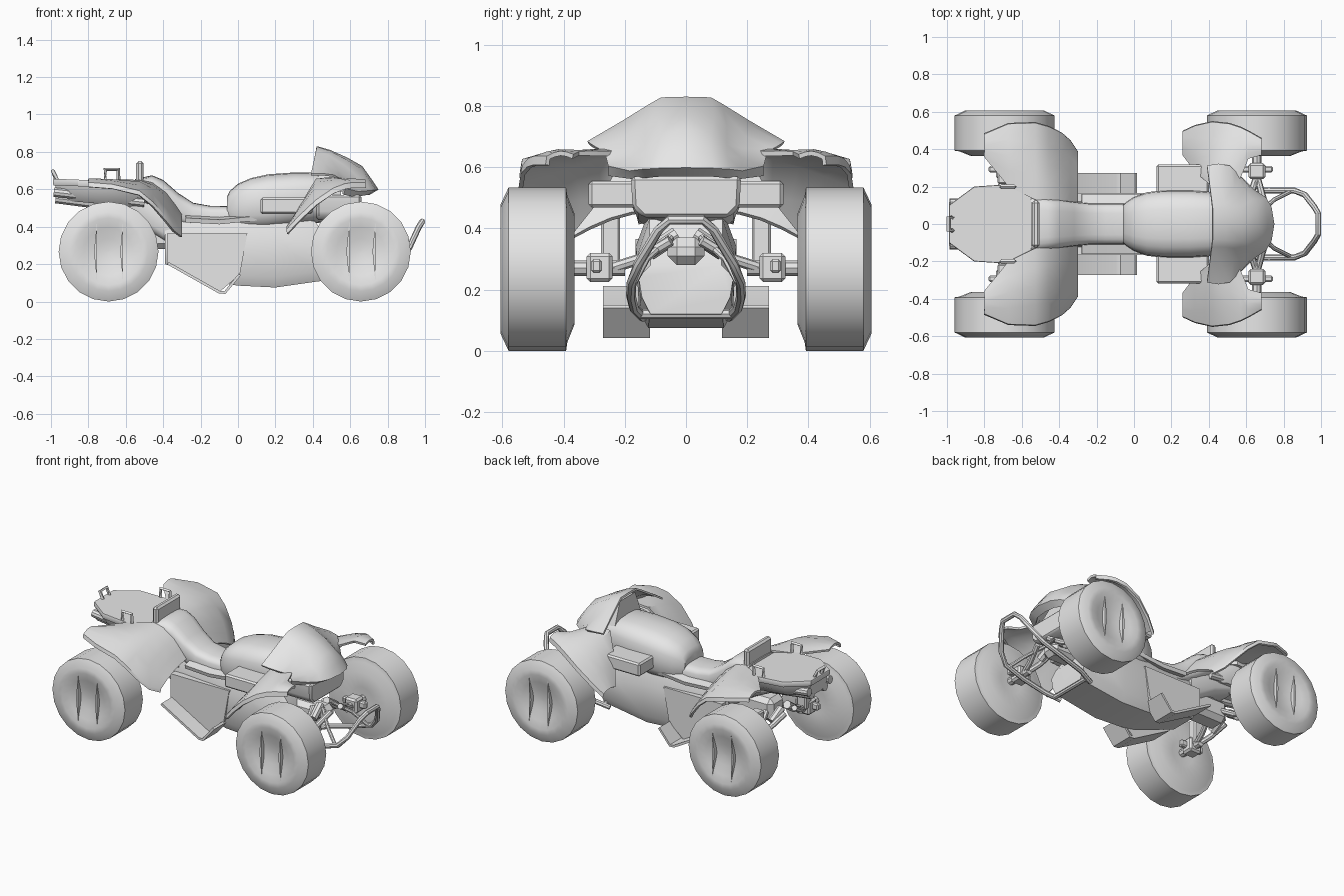
import bpy, bmesh
from math import sin, cos, pi, radians
from mathutils import Vector

if "Cube" in bpy.data.objects:
    bpy.data.objects.remove(bpy.data.objects["Cube"])

grey = bpy.data.materials.new("light_grey")
grey.diffuse_color = (0.8, 0.8, 0.8, 1)
grey.use_nodes = True
grey.node_tree.nodes["Principled BSDF"].inputs["Base Color"].default_value = grey.diffuse_color


def make(name, verts, faces, mirror=False, thick=0, bevel=0, angle=35):
    """Mesh object with optional modifiers baked in, then smooth shaded by angle."""
    me = bpy.data.meshes.new(name)
    me.from_pydata([tuple(v) for v in verts], [], faces)
    bm = bmesh.new()
    bm.from_mesh(me)
    bmesh.ops.remove_doubles(bm, verts=bm.verts, dist=1e-5)
    bmesh.ops.recalc_face_normals(bm, faces=bm.faces)
    bm.to_mesh(me)
    bm.free()
    ob = bpy.data.objects.new(name, me)
    bpy.context.collection.objects.link(ob)
    if mirror:
        m = ob.modifiers.new("mirror", 'MIRROR')
        m.use_axis = (False, True, False)
        m.merge_threshold = 0.002
    if thick:
        m = ob.modifiers.new("thickness", 'SOLIDIFY')
        m.thickness = thick
        m.offset = 0
    if bevel:
        m = ob.modifiers.new("bevel", 'BEVEL')
        m.width = bevel
        m.segments = 1
    if ob.modifiers:
        bpy.context.view_layer.update()
        dg = bpy.context.evaluated_depsgraph_get()
        baked = bpy.data.meshes.new_from_object(ob.evaluated_get(dg))
        ob.modifiers.clear()
        ob.data = baked
    ob.data.shade_smooth()
    ob.data.set_sharp_from_angle(angle=radians(angle))
    ob.data.materials.clear()
    ob.data.materials.append(grey)
    return ob


def loft(name, rings, **kw):
    """Skin closed rings of equal length and cap both ends."""
    n = len(rings[0])
    verts = [v for r in rings for v in r]
    faces = [(i * n + j, i * n + (j + 1) % n, (i + 1) * n + (j + 1) % n, (i + 1) * n + j)
             for i in range(len(rings) - 1) for j in range(n)]
    faces += [tuple(range(n)), tuple(range(len(verts) - n, len(verts)))]
    return make(name, verts, faces, **kw)


def grid(name, rows, **kw):
    """Open sheet from rows of points."""
    n = len(rows[0])
    faces = [(i * n + j, i * n + j + 1, (i + 1) * n + j + 1, (i + 1) * n + j)
             for i in range(len(rows) - 1) for j in range(n - 1)]
    return make(name, [v for r in rows for v in r], faces, **kw)


def box(name, x, y, z, **kw):
    ring = lambda xx: [(xx, y[0], z[0]), (xx, y[1], z[0]), (xx, y[1], z[1]), (xx, y[0], z[1])]
    return loft(name, [ring(x[0]), ring(x[1])], **kw)


def tube(name, path, r, sides=8, **kw):
    pts = [Vector(p) for p in path]
    rings = []
    for i, p in enumerate(pts):
        d = (pts[min(i + 1, len(pts) - 1)] - pts[max(i - 1, 0)]).normalized()
        ref = Vector((0, 0, 1)) if abs(d.z) < 0.9 else Vector((1, 0, 0))
        u = d.cross(ref).normalized()
        v = d.cross(u)
        rings.append([p + r * (cos(a) * u + sin(a) * v)
                      for a in (2 * pi * k / sides for k in range(sides))])
    return loft(name, rings, **kw)


def body(name, stations, power=0.6, n=20, **kw):
    """Rounded hull through stations of x, half width, bottom, top."""
    def curve(t):
        return abs(t) ** power * (1 if t >= 0 else -1)
    rings = []
    for x, w, lo, hi in stations:
        mid, half = (lo + hi) / 2, (hi - lo) / 2
        rings.append([(x, w * curve(cos(2 * pi * k / n)), mid + half * curve(sin(2 * pi * k / n)))
                      for k in range(n)])
    return loft(name, rings, **kw)


def fender(name, rows, skirt, bulge):
    """Arched guard: rows of x, inner y, inner z, outer y, outer z, with a short outer skirt."""
    out = []
    for x, yi, zi, yo, zo in rows:
        r = [(x, yi + (yo - yi) * t, zi + (zo - zi) * t + bulge * sin(pi * t))
             for t in (0, .25, .5, .75, 1)]
        out.append(r + [(x, yo + 0.003, zo - skirt)])
    return grid(name, out, mirror=True, thick=0.015, angle=40)


# Wheels: twenty-sided dished tyres with two upright blades on the hub
profile = [(.002, .572), (.07, .575), (.13, .595), (.18, .605), (.212, .606), (.267, .580),
           (.267, .392), (.24, .388), (.18, .364), (.08, .372), (.002, .375)]
for end, cx in (("front", .657), ("rear", -.692)):
    rings = [[(cx + r * cos(2 * pi * k / 20), y, .267 + r * sin(2 * pi * k / 20))
              for k in range(20)] for r, y in profile]
    loft(end + "_wheel", rings, mirror=True, angle=32)
    for s, tag in ((-1, "a"), (1, "b")):
        a, b = (-.062, -.078) if s < 0 else (.077, .062)
        loft(f"{end}_hub_blade_{tag}",
             [[(cx + a, y, .107), (cx + a, y, .427), (cx + b, y, .267)] for y in (.57, .603)],
             mirror=True)
    # Suspension: hub carrier, axle, control arms and spring
    box(end + "_hub_carrier", (cx - .045, cx + .045), (.24, .325), (.225, .32),
        mirror=True, bevel=.012)
    tube(end + "_axle", [(cx, .20, .27), (cx, .38, .27)], .025, mirror=True)
    for dx in (-.07, .06):
        tube(end + "_arm", [(cx + dx, .05, .36), (cx + dx * .5, .15, .30), (cx, .26, .265)],
             .018, mirror=True)
    tube(end + "_spring", [(cx - .03, .03, .38), (cx - .02, .12, .32)], .026, mirror=True)
    box(end + "_bracket", (cx - .085, cx + .085), (.275, .31), (.255, .30), mirror=True,
        bevel=.008)
box("rear_damper_block", (-.73, -.66), (.215, .278), (.27, .44), mirror=True, bevel=.008)

# Lower hull: belly tapering to a narrow floor, with a sloped nose plate
hull = []
for x, w, lo, mid, hi in ((-.39, .12, .20, .34, .44), (-.10, .15, .10, .34, .44),
                          (0, .16, .085, .34, .45), (.2, .165, .075, .34, .45),
                          (.41, .16, .105, .31, .43), (.52, .155, .12, .24, .28)):
    half = [(w * .75, lo), (w * .93, lo + .055), (w, mid), (w * .75, hi)]
    hull.append([(x, y, z) for y, z in half] + [(x, -y, z) for y, z in reversed(half)])
loft("lower_hull", hull, angle=38)
box("front_frame", (.42, .68), (-.06, .06), (.28, .37), bevel=.03)
box("rear_frame", (-.68, -.36), (-.075, .075), (.28, .43), bevel=.03)
body("tail_support", [(-.72, .10, .50, .62), (-.55, .11, .42, .62), (-.36, .11, .30, .50)], .5)

# Side panel and bent foot tray
panel = [(-.38, .365), (-.38, .2), (-.10, .05), (.01, .145), (.05, .365)]
loft("side_panel", [[(x, y, z) for x, z in panel] for y in (.12, .165)], mirror=True)
tray = [(-.375, .205), (-.10, .05), (-.07, .048), (.01, .145)]
grid("foot_tray", [[(x, .118, z), (x, .272, z)] for x, z in tray], mirror=True, thick=.015)

# Seat and tank
body("seat", [(-.55, .15, .55, .655), (-.46, .135, .50, .675), (-.40, .13, .46, .65),
              (-.32, .118, .42, .58), (-.24, .11, .38, .528), (-.15, .11, .37, .512),
              (-.04, .11, .37, .51)], .55)
body("tank", [(-.06, .10, .42, .56), (-.045, .115, .40, .59), (0, .145, .38, .63),
              (.07, .17, .38, .66), (.16, .18, .38, .68), (.3, .18, .40, .69),
              (.43, .17, .42, .69), (.55, .14, .45, .66)], .7)
grid("seat_side_rail", [[(x, .10, z), (x, .158, z - .015)] for x, z in
                        ((-.28, .45), (-.1, .44), (.10, .46))], mirror=True, thick=.025)
box("side_box", (.12, .40), (.15, .318), (.468, .555), mirror=True, bevel=.01)

# Rear deck, raised seat stop and tie-down hooks
deck = [(-.99, .10), (-.855, .20), (-.635, .215), (-.51, .13)]
deck += [(x, -y) for x, y in reversed(deck)]
loft("rear_deck", [[(x * s + (s - 1) * .7, y * s, z - (x + 1) * .04) for x, y in deck]
                   for s, z in ((.985, .622), (1, .632), (1, .65), (.99, .657))], angle=25)
loft("tail_underside", [[(x * .985, y * s, z - (x + 1) * k) for x, y in deck]
                        for s, z, k in ((.6, .545, .09), (.85, .585, .06), (.92, .63, .04))])
box("seat_stop", (-.545, -.505), (-.125, .125), (.62, .75), bevel=.012)
for side in (-1, 1):
    tube("side_hook", [(-.71, side * .2, .63), (-.71, side * .2, .705),
                       (-.64, side * .2, .705), (-.64, side * .2, .63)], .012, 4)
tube("rear_hook", [(-.965, -.035, .64), (-.99, -.035, .70),
                   (-.99, .035, .70), (-.965, .035, .64)], .012, 4)
tube("upper_exhaust", [(-.985, .11, .585), (-.5, .11, .53)], .026, 10, mirror=True)
tube("lower_exhaust", [(-.975, .07, .552), (-.5, .07, .49)], .028, 10, mirror=True)

# Fenders sweep up away from the rider
fender("rear_fender", [(-.80, .36, .635, .475, .632), (-.67, .20, .635, .53, .622),
                       (-.53, .13, .645, .535, .588), (-.46, .12, .63, .515, .53),
                       (-.39, .11, .58, .48, .45), (-.345, .11, .52, .44, .395),
                       (-.305, .11, .46, .38, .365)], .02, .018)
fender("front_fender", [(.265, .37, .385, .49, .385), (.33, .28, .50, .52, .455),
                        (.42, .20, .65, .54, .54), (.51, .19, .66, .53, .602),
                        (.57, .25, .645, .51, .625), (.61, .35, .645, .49, .632),
                        (.68, .37, .635, .45, .632)], .025, .012)

# Front cowl with swept windshield, closed behind by a dash
cowl = [[(.42, 0, .825), (.42, .08, .823), (.415, .12, .80), (.405, .20, .75), (.39, .31, .68)],
        [(.49, 0, .805), (.49, .085, .80), (.48, .12, .78), (.46, .20, .735), (.45, .32, .68)],
        [(.58, 0, .765), (.575, .09, .755), (.56, .13, .73), (.53, .19, .70), (.51, .31, .672)],
        [(.66, 0, .72), (.655, .08, .705), (.63, .13, .67), (.585, .18, .658), (.54, .28, .655)],
        [(.71, 0, .65), (.70, .08, .645), (.68, .13, .635), (.63, .175, .63), (.56, .26, .635)],
        [(.745, 0, .60), (.73, .09, .598), (.70, .14, .595), (.64, .18, .59), (.57, .25, .605)],
        [(.70, 0, .575), (.69, .08, .575), (.66, .13, .57), (.61, .17, .565), (.56, .25, .575)]]
grid("front_cowl", cowl, mirror=True, thick=.012, angle=40)
loft("dash", [[(.425, -.16, .60), (.425, .16, .60), (.43, .08, .80), (.43, -.08, .80)],
              [(.62, -.14, .58), (.62, .14, .58), (.56, .07, .74), (.56, -.07, .74)]])
# Headlight housing under the cowl
loft("headlight_housing", [[(x, -.14, .435), (x, .14, .435), (x, .175, .47), (x, .18, .57),
                            (x, -.18, .57), (x, -.175, .47)] for x in (.42, .66)], bevel=.012)

# Front bumper loop
half = [(.46, .14, .11), (.56, .17, .14), (.72, .18, .18), (.86, .178, .225),
        (.915, .155, .285), (.965, .09, .395), (.985, .055, .428)]
tube("bumper_loop", half + [(x, -y, z) for x, y, z in reversed(half)], .016)
tube("bumper_brace", [(.66, .05, .37), (.75, .13, .30), (.84, .175, .215)], .012, mirror=True)
tube("bumper_cross_bar", [(.50, -.15, .12), (.50, .15, .12)], .016)
